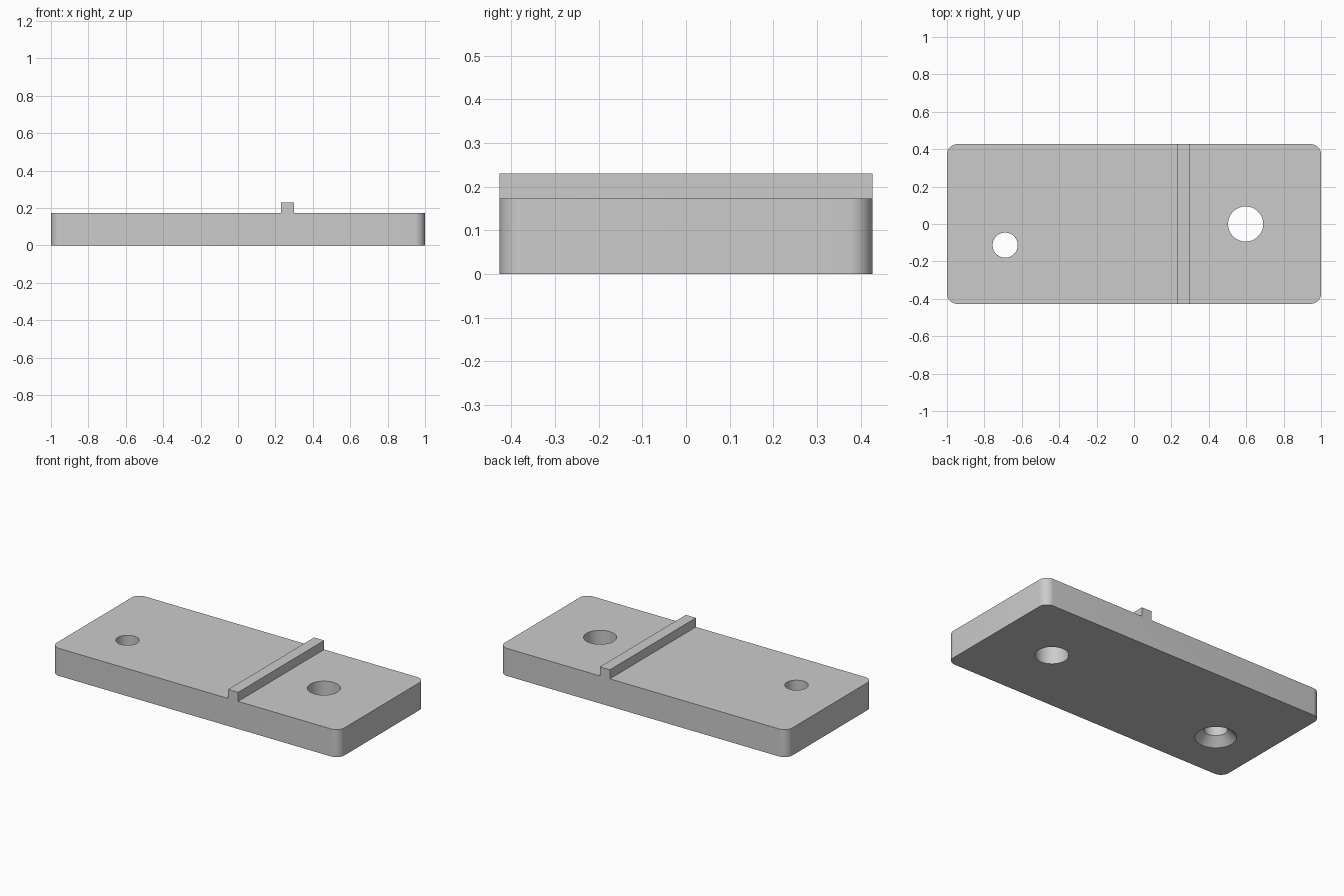
import bpy
import bmesh
import math

cube = bpy.data.objects.get("Cube")
if cube:
    bpy.data.objects.remove(cube, do_unlink=True)

HALF_X, HALF_Y = 1.0, 0.427
THICK, RIDGE_TOP = 0.173, 0.23
RIDGE_X = (0.23, 0.30)

grey = bpy.data.materials.new("light grey")
grey.use_nodes = True
grey.diffuse_color = (0.6, 0.6, 0.6, 1)
grey.node_tree.nodes["Principled BSDF"].inputs["Base Color"].default_value = (0.6, 0.6, 0.6, 1)


def add_object(name, bm):
    bmesh.ops.recalc_face_normals(bm, faces=bm.faces)
    mesh = bpy.data.meshes.new(name)
    bm.to_mesh(mesh)
    bm.free()
    mesh.materials.append(grey)
    obj = bpy.data.objects.new(name, mesh)
    bpy.context.collection.objects.link(obj)
    return obj


def hole_cutter(name, x, y, rings, sides=64):
    """Turned solid from (radius, height) rings, bottom to top."""
    bm = bmesh.new()
    loops = []
    for r, z in rings:
        angles = [math.tau * i / sides for i in range(sides)]
        loops.append([bm.verts.new((x + r * math.cos(a), y + r * math.sin(a), z)) for a in angles])
    for low, high in zip(loops, loops[1:]):
        for i in range(sides):
            j = (i + 1) % sides
            bm.faces.new((low[i], low[j], high[j], high[i]))
    bm.faces.new(loops[0])
    bm.faces.new(loops[-1])
    return add_object(name, bm)


# Plate with its cross ridge: side profile extruded through the depth
profile = [(-HALF_X, 0), (HALF_X, 0), (HALF_X, THICK),
           (RIDGE_X[1], THICK), (RIDGE_X[1], RIDGE_TOP),
           (RIDGE_X[0], RIDGE_TOP), (RIDGE_X[0], THICK), (-HALF_X, THICK)]
bm = bmesh.new()
face = bm.faces.new([bm.verts.new((x, -HALF_Y, z)) for x, z in profile])
new = bmesh.ops.extrude_face_region(bm, geom=[face])["geom"]
bmesh.ops.translate(bm, vec=(0, 2 * HALF_Y, 0),
                    verts=[v for v in new if isinstance(v, bmesh.types.BMVert)])

# Rounded vertical corners
bmesh.ops.recalc_face_normals(bm, faces=bm.faces)
corners = [e for e in bm.edges
           if all(abs(abs(v.co.x) - HALF_X) < 1e-4 for v in e.verts)
           and abs(e.verts[0].co.z - e.verts[1].co.z) > 0.1]
bmesh.ops.bevel(bm, geom=corners, offset=0.055, segments=10, profile=0.5, affect='EDGES')
plate = add_object("ridged_plate", bm)

# Plain large hole, and small hole countersunk from below
cutters = [
    hole_cutter("large_hole_cutter", 0.597, 0, [(0.094, -0.1), (0.094, 0.3)]),
    hole_cutter("small_hole_cutter", -0.689, -0.113,
                [(0.167, -0.05), (0.067, 0.05), (0.067, 0.3)]),
]
bpy.context.view_layer.objects.active = plate
for cutter in cutters:
    cutter.hide_render = True
    mod = plate.modifiers.new(cutter.name, 'BOOLEAN')
    mod.operation = 'DIFFERENCE'
    mod.solver = 'EXACT'
    mod.object = cutter
    bpy.ops.object.modifier_apply(modifier=mod.name)
    bpy.data.objects.remove(cutter, do_unlink=True)

# Smooth curved walls, crisp edges
bpy.ops.object.select_all(action='DESELECT')
plate.select_set(True)
bpy.ops.object.shade_smooth_by_angle(angle=math.radians(30))
